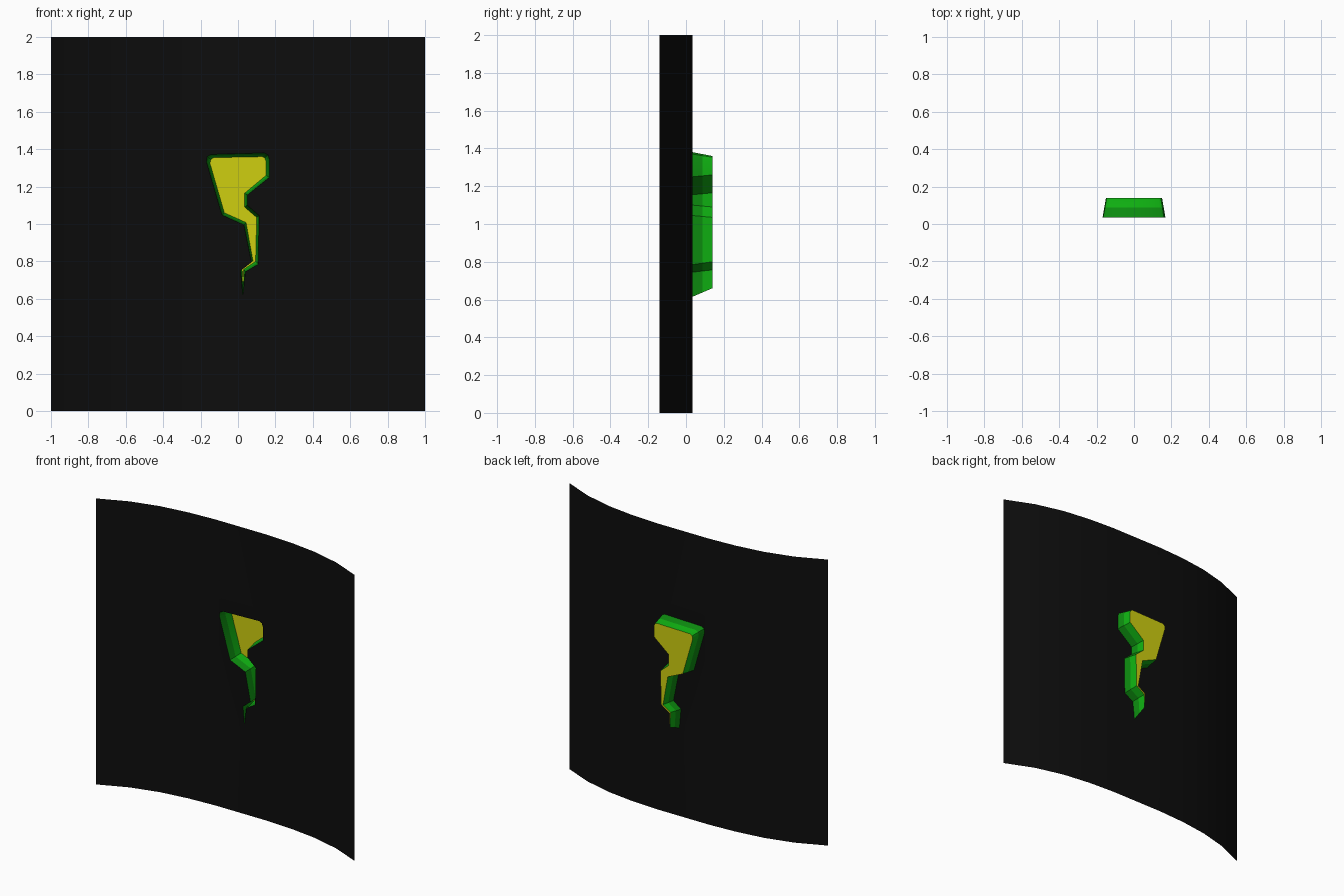
import bpy, bmesh

if "Cube" in bpy.data.objects:
    bpy.data.objects.remove(bpy.data.objects["Cube"])


def material(name, colour):
    m = bpy.data.materials.new(name)
    m.diffuse_color = (*colour, 1)
    m.use_nodes = True
    m.node_tree.nodes["Principled BSDF"].inputs["Base Color"].default_value = m.diffuse_color
    return m


black = material("black", (0.004, 0.004, 0.004))
yellow = material("yellow", (0.62, 0.62, 0.005))
green = material("green", (0.005, 0.45, 0.006))
dark_green = material("dark_green", (0.004, 0.27, 0.005))

# Rim of the bolt-shaped opening and the smaller outline of its floor (x, z)
rim = [(-.168, 1.33), (-.165, 1.36), (-.145, 1.372), (.14, 1.38), (.16, 1.37),
       (.168, 1.345), (.168, 1.25), (.05, 1.155), (.05, 1.1), (.113, 1.045),
       (.108, .785), (.04, .745), (.034, .70), (.026, .615), (.014, .75),
       (.072, .795), (.032, .995), (-.086, 1.048)]
floor = [(-.15, 1.325), (-.145, 1.345), (-.13, 1.355), (.13, 1.36), (.143, 1.353),
         (.15, 1.335), (.15, 1.26), (.036, 1.165), (.036, 1.09), (.1, 1.035),
         (.094, .8), (.03, .757), (.029, .72), (.027, .66), (.022, .765),
         (.08, .803), (.043, 1.008), (-.073, 1.06)]
FRONT, BACK, HALF = .035, .14, .2


def finish(name, bm, mats):
    mesh = bpy.data.meshes.new(name)
    bm.to_mesh(mesh)
    bm.free()
    for m in mats:
        mesh.materials.append(m)
    ob = bpy.data.objects.new(name, mesh)
    bpy.context.collection.objects.link(ob)
    bpy.context.view_layer.objects.active = ob
    ob.select_set(True)
    bpy.ops.object.shade_smooth_by_angle()
    ob.select_set(False)


def ring(bm, points, y):
    return [bm.verts.new((x, y, z)) for x, z in points]


def loop(bm, vs):
    return [bm.edges.new((a, b)) for a, b in zip(vs, vs[1:] + vs[:1])]


# Curved sheet: flat middle with the opening, wings sweeping forward
bm = bmesh.new()
panel = ring(bm, [(-HALF, 0), (HALF, 0), (HALF, 2), (-HALF, 2)], FRONT)
edges = loop(bm, panel) + loop(bm, ring(bm, rim, FRONT))
bmesh.ops.triangle_fill(bm, edges=edges, use_beauty=True, normal=(0, -1, 0))
for side in (-1, 1):
    low, high = (panel[0], panel[3]) if side < 0 else (panel[1], panel[2])
    for i in range(2, 6):
        x = i * .2
        y = FRONT - .175 * x ** 3
        a, b = ring(bm, [(side * x, 0), (side * x, 2)], y)
        bm.faces.new((low, a, b, high) if side > 0 else (a, low, high, b))
        low, high = a, b
finish("curved_sheet", bm, [black])

# Recess walls in two bands
bm = bmesh.new()
middle = [((a + c) / 2, (b + d) / 2) for (a, b), (c, d) in zip(rim, floor)]
rings = [ring(bm, p, y) for p, y in
         ((rim, FRONT), (middle, (FRONT + BACK) / 2), (floor, BACK))]
n = len(rim)
for band in range(2):
    p, q = rings[band], rings[band + 1]
    for i in range(n):
        j = (i + 1) % n
        bm.faces.new((p[i], p[j], q[j], q[i])).material_index = band
bmesh.ops.recalc_face_normals(bm, faces=bm.faces)
finish("recess_walls", bm, [dark_green, green])

# Recess floor
bm = bmesh.new()
bmesh.ops.triangle_fill(bm, edges=loop(bm, ring(bm, floor, BACK)),
                        use_beauty=True, normal=(0, 1, 0))
finish("recess_floor", bm, [yellow])
